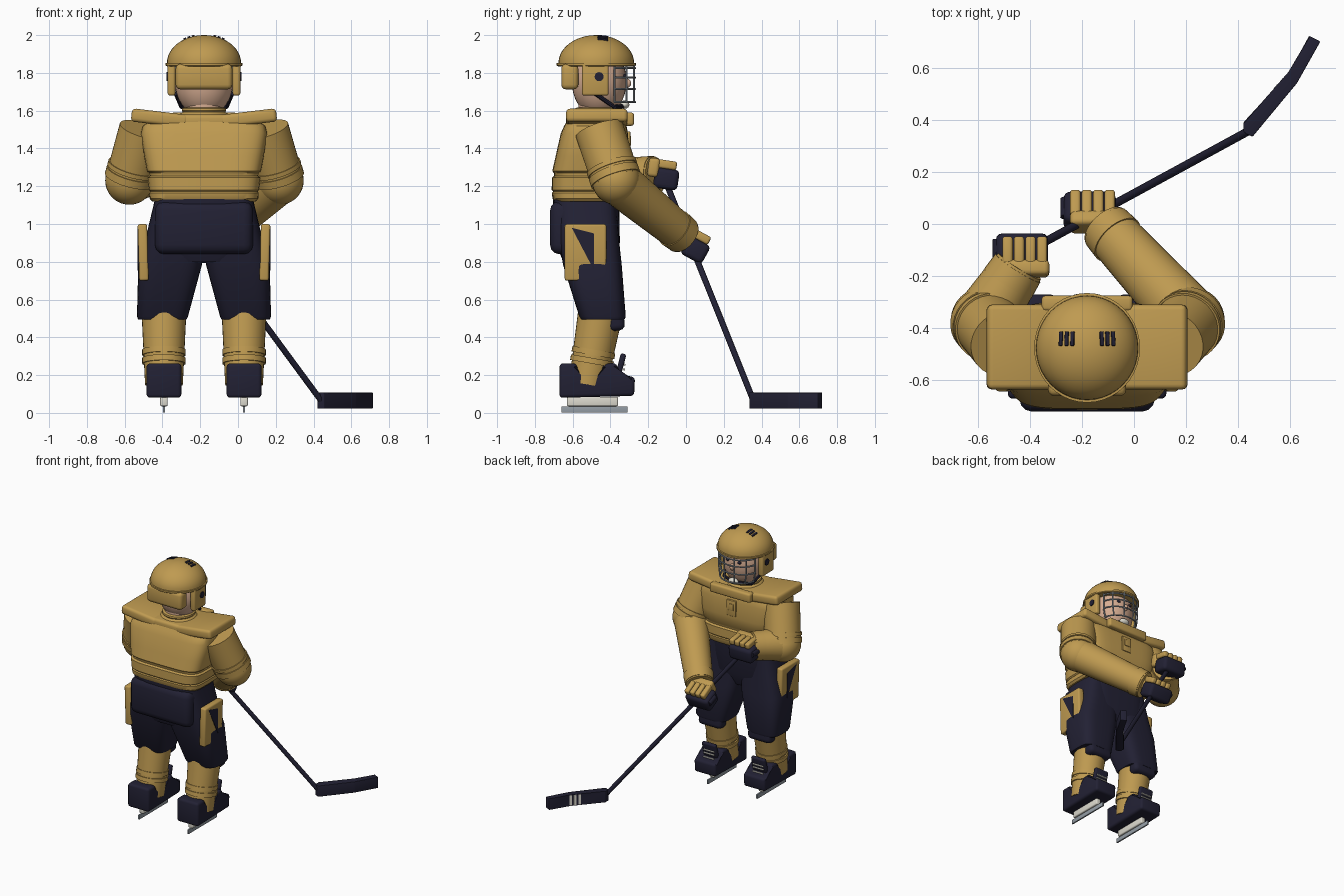
import bpy, bmesh, math
from mathutils import Matrix, Vector

if "Cube" in bpy.data.objects:
    bpy.data.objects.remove(bpy.data.objects["Cube"])

CX = -0.18  # body centre line


def material(name, rgb):
    m = bpy.data.materials.new(name)
    m.diffuse_color = (*rgb, 1)
    m.use_nodes = True
    m.node_tree.nodes["Principled BSDF"].inputs["Base Color"].default_value = m.diffuse_color
    return m


GOLD = material("gold cloth", (0.52, 0.325, 0.082))
NAVY = material("dark navy", (0.016, 0.015, 0.034))
SKIN = material("skin", (0.68, 0.42, 0.29))
STEEL = material("steel", (0.30, 0.34, 0.38))
WHITE = material("off white", (0.72, 0.70, 0.62))


def make(name, bm, mat):
    bmesh.ops.recalc_face_normals(bm, faces=bm.faces[:])
    me = bpy.data.meshes.new(name)
    bm.to_mesh(me)
    bm.free()
    me.materials.append(mat)
    ob = bpy.data.objects.new(name, me)
    bpy.context.collection.objects.link(ob)
    return ob


def round_edges(bm, r):
    if r:
        bmesh.ops.bevel(bm, geom=bm.edges[:], offset=r, segments=3, profile=0.5, affect='EDGES')


def box(name, centre, size, mat, r=0.0, rot=None):
    bm = bmesh.new()
    bmesh.ops.create_cube(bm, size=1, matrix=Matrix.Diagonal((*size, 1)))
    round_edges(bm, r)
    bm.transform(Matrix.Translation(centre) @ (rot or Matrix.Identity(4)))
    return make(name, bm, mat)


def tubes(name, pairs, r1, mat, r2=None, n=32):
    bm = bmesh.new()
    for a, b in pairs:
        a, b = Vector(a), Vector(b)
        d = b - a
        m = Matrix.Translation((a + b) / 2) @ d.to_track_quat('Z', 'Y').to_matrix().to_4x4()
        bmesh.ops.create_cone(bm, cap_ends=True, segments=n, radius1=r1,
                              radius2=r1 if r2 is None else r2, depth=d.length, matrix=m)
    return make(name, bm, mat)


def ball(name, c, radii, mat):
    bm = bmesh.new()
    bmesh.ops.create_uvsphere(bm, u_segments=32, v_segments=18, radius=1,
                              matrix=Matrix.Translation(c) @ Matrix.Diagonal((*radii, 1)))
    return make(name, bm, mat)


def loft(name, rings, mat, p=2.0, n=40):
    """Stack of rounded rings: (x, y, z, half width, half depth)."""
    bm = bmesh.new()
    loops = []
    for x, y, z, hx, hy in rings:
        vs = []
        for i in range(n):
            c, s = math.cos(math.tau * i / n), math.sin(math.tau * i / n)
            vs.append(bm.verts.new((x + hx * math.copysign(abs(c) ** (2 / p), c),
                                    y + hy * math.copysign(abs(s) ** (2 / p), s), z)))
        loops.append(vs)
    for a, b in zip(loops, loops[1:]):
        for i in range(n):
            bm.faces.new((a[i], a[(i + 1) % n], b[(i + 1) % n], b[i]))
    bm.faces.new(loops[0])
    bm.faces.new(loops[-1])
    return make(name, bm, mat)


def extrude(name, pts, lo, hi, axis, mat, r=0.0):
    bm = bmesh.new()
    to3 = (lambda u, v, w: (w, u, v)) if axis == 'X' else (lambda u, v, w: (u, v, w))
    a = [bm.verts.new(to3(u, v, lo)) for u, v in pts]
    b = [bm.verts.new(to3(u, v, hi)) for u, v in pts]
    k = len(pts)
    for i in range(k):
        bm.faces.new((a[i], a[(i + 1) % k], b[(i + 1) % k], b[i]))
    bm.faces.new(a[::-1])
    bm.faces.new(b)
    round_edges(bm, r)
    return make(name, bm, mat)


# Helmet shell: lip, then dome
HY = -0.475
dome = [(CX, HY, 1.835, 0.197, 0.203), (CX, HY, 1.84, 0.203, 0.21), (CX, HY, 1.852, 0.203, 0.21)]
for i in range(13):
    t = math.pi / 2 * i / 12.3
    dome.append((CX, HY, 1.853 + 0.147 * math.sin(t), 0.196 * math.cos(t), 0.2 * math.cos(t)))
loft("helmet_shell", dome, GOLD)
box("helmet_back_plate", (CX, -0.615, 1.78), (0.3, 0.09, 0.135), GOLD, 0.025)
for s in (1, -1):
    box("helmet_ear_plate", (CX + s * 0.172, -0.48, 1.765), (0.04, 0.14, 0.17), GOLD, 0.012)
    tubes("ear_hole", [((CX + s * 0.18, -0.46, 1.78), (CX + s * 0.198, -0.46, 1.78))], 0.024, NAVY, n=16)
    tubes("chin_strap", [((CX + s * 0.15, -0.48, 1.69), (CX + s * 0.12, -0.38, 1.62)),
                         ((CX + s * 0.12, -0.38, 1.62), (CX, -0.325, 1.625))], 0.011, NAVY, n=8)
    for i in (-1, 0, 1):
        x = s * 0.078 + i * 0.022
        z = 1.853 + 0.147 * math.sqrt(1 - (x / 0.196) ** 2 - (0.035 / 0.2) ** 2)
        box("helmet_vent", (CX + x, -0.44, z), (0.015, 0.055, 0.012), NAVY, 0.003,
            Matrix.Rotation(s * 0.32, 4, 'Y') @ Matrix.Rotation(-0.12, 4, 'X'))

# Head and cage
ball("head", (CX, -0.46, 1.755), (0.155, 0.145, 0.19), SKIN)
ball("nose", (CX, -0.315, 1.745), (0.018, 0.025, 0.025), SKIN)
for s in (1, -1):
    ball("eye", (CX + s * 0.05, -0.327, 1.785), (0.016, 0.01, 0.01), NAVY)
tubes("neck", [((CX, -0.47, 1.55), (CX, -0.47, 1.68))], 0.1, SKIN)
ball("chin_cup", (CX, -0.325, 1.632), (0.04, 0.025, 0.022), WHITE)


def cage_pt(a, z):
    k = 1 - max(0, 1.70 - z) * 1.5
    return (CX + 0.15 * k * math.sin(a), -0.39 + 0.12 * math.cos(a), z)


angles = [math.radians(-85 + 17 * i) for i in range(11)]
bars = [(cage_pt(a, z), cage_pt(b, z)) for z in (1.645, 1.715, 1.775, 1.825)
        for a, b in zip(angles, angles[1:])]
levels = (1.645, 1.715, 1.845)
bars += [(cage_pt(a, u), cage_pt(a, v)) for a in angles[0::2] for u, v in zip(levels, levels[1:])]
tubes("face_cage", bars, 0.0055, STEEL, n=8)

# Jersey, with creases at the waist
loft("jersey", [(CX, -0.51, z, hx, hy) for z, hx, hy in (
    (1.12, 0.275, 0.185), (1.135, 0.288, 0.197), (1.165, 0.29, 0.2), (1.172, 0.284, 0.194),
    (1.18, 0.292, 0.201), (1.245, 0.3, 0.2), (1.255, 0.288, 0.188), (1.27, 0.29, 0.19),
    (1.28, 0.302, 0.198))] + [(CX, -0.495, 1.36, 0.318, 0.195), (CX, -0.485, 1.48, 0.335, 0.178),
    (CX, -0.48, 1.52, 0.325, 0.165), (CX, -0.475, 1.57, 0.25, 0.14)], GOLD, p=4.5)
loft("collar", [(CX, -0.47, z, h, h) for z, h in (
    (1.55, 0.15), (1.585, 0.125), (1.592, 0.112), (1.60, 0.118), (1.612, 0.116), (1.618, 0.105))], GOLD)
box("shoulder_bridge", (CX, -0.472, 1.545), (0.3, 0.32, 0.07), GOLD, 0.02)
box("chest_yoke", (CX, -0.305, 1.555), (0.35, 0.06, 0.07), GOLD, 0.015)
box("chest_badge", (CX, -0.307, 1.43), (0.08, 0.025, 0.12), GOLD, 0.005)
box("chest_badge_inset", (CX, -0.294, 1.44), (0.045, 0.008, 0.05), GOLD, 0.002)
for s in (1, -1):
    box("shoulder_pad", (CX + s * 0.235, -0.472, 1.56), (0.3, 0.325, 0.07), GOLD, 0.02,
        Matrix.Rotation(-s * 0.12, 4, 'Y'))


def arm(shoulder, elbow, wrist):
    S, E, W = Vector(shoulder), Vector(elbow), Vector(wrist)
    tubes("upper_arm", [(S, E)], 0.13, GOLD, 0.128)
    ball("elbow", E, (0.128,) * 3, GOLD)
    tubes("sleeve_band", [(S.lerp(E, 0.72), S.lerp(E, 0.8)), (S.lerp(E, 0.84), S.lerp(E, 0.98))], 0.136, GOLD)
    tubes("forearm", [(E, W)], 0.122, GOLD, 0.098)
    d = (W - E).normalized()
    tubes("wrist_cuff", [(W - d * 0.08, W - d * 0.01)], 0.107, GOLD, 0.102)


arm((0.14, -0.46, 1.5), (0.22, -0.37, 1.23), (-0.11, -0.01, 0.935))
arm((-0.5, -0.46, 1.5), (-0.575, -0.37, 1.23), (-0.44, -0.16, 1.26))


def glove(centre, tilt):
    m = Matrix.Rotation(tilt, 4, 'X')

    def at(x, y, z):
        return Vector(centre) + m @ Vector((x, y, z))
    box("glove_palm", at(-0.005, 0.01, -0.03), (0.2, 0.13, 0.11), NAVY, 0.025, m)
    box("glove_cuff", at(0.01, -0.065, 0.02), (0.18, 0.06, 0.1), GOLD, 0.018, m)
    for i in range(4):
        box("glove_finger", at(-0.06 + i * 0.044, 0.0, 0.045), (0.04, 0.11, 0.045), GOLD, 0.012, m)
    tubes("glove_thumb", [(at(-0.09, -0.02, -0.02), at(-0.095, 0.055, -0.01))], 0.028, NAVY, 0.022, 16)


glove((-0.165, 0.055, 0.895), -0.5)
glove((-0.425, -0.11, 1.27), -0.15)

# Stick
tubes("stick_shaft", [((-0.44, -0.122, 1.26), (0.44, 0.357, 0.065))], 0.016, NAVY, n=12)
extrude("stick_blade", [(0.42, 0.39), (0.42, 0.35), (0.455, 0.335), (0.625, 0.54), (0.715, 0.7),
                        (0.672, 0.722), (0.595, 0.58)], 0.022, 0.108, 'Z', NAVY, 0.004)
for t in (0.72, 0.85, 0.97):
    box("blade_stripe", (0.42 + 0.175 * t, 0.39 + 0.19 * t, 0.065), (0.018, 0.008, 0.078), WHITE,
        rot=Matrix.Rotation(0.826, 4, 'Z'))

# Hips
box("hip_padding", (CX, -0.62, 0.98), (0.52, 0.2, 0.28), NAVY, 0.05)
loft("pants_waist", [(CX, -0.52, 0.8, 0.16, 0.13), (CX, -0.52, 0.9, 0.26, 0.17),
                     (CX, -0.53, 1.14, 0.26, 0.175)], NAVY, p=4)

BOOT = [(-.67, .08), (-.67, .262), (-.58, .262), (-.56, .175), (-.47, .155), (-.44, .26),
        (-.37, .265), (-.35, .2), (-.27, .19), (-.275, .09)]
for s in (1, -1):
    L = CX + s * 0.212  # leg centre
    loft("pants_leg", [(CX + s * x, y, z, hx, hy) for x, y, z, hx, hy in (
        (0.22, -0.44, 0.495, 0.128, 0.115), (0.22, -0.442, 0.51, 0.135, 0.123),
        (0.18, -0.495, 0.78, 0.168, 0.155), (0.155, -0.515, 0.92, 0.155, 0.16),
        (0.13, -0.535, 1.13, 0.13, 0.165))], NAVY, p=3.6)
    box("knee_guard", (L, -0.375, 0.515), (0.2, 0.09, 0.16), NAVY, 0.03, Matrix.Rotation(0.12, 4, 'X'))
    # Side panel with its dark wedge
    box("hip_panel", (CX + s * 0.322, -0.532, 0.85), (0.05, 0.22, 0.3), GOLD, 0.012,
        Matrix.Rotation(s * 0.03, 4, 'Y'))
    x = sorted((CX + s * 0.342, CX + s * 0.351))
    extrude("hip_panel_wedge", [(-0.605, 0.98), (-0.487, 0.755), (-0.487, 0.95)], *x, 'X', NAVY)
    # Sock
    a, b = Vector((L, -0.455, 0.52)), Vector((L, -0.52, 0.15))
    tubes("sock", [(a, b)], 0.118, GOLD, 0.1)
    tubes("sock_band", [(a.lerp(b, 0.5), a.lerp(b, 0.58)), (a.lerp(b, 0.62), a.lerp(b, 0.7))], 0.115, GOLD)
    # Skate
    extrude("skate_boot", BOOT, L - 0.092, L + 0.092, 'X', NAVY, 0.018)
    box("skate_tongue", (L, -0.345, 0.255), (0.12, 0.03, 0.12), NAVY, 0.012, Matrix.Rotation(-0.25, 4, 'X'))
    tubes("skate_laces", [((L - 0.045, y, z), (L + 0.045, y, z)) for y, z in
                          ((-0.326, 0.255), (-0.328, 0.23), (-0.325, 0.2))], 0.006, WHITE, n=8)
    box("blade_holder", (L, -0.495, 0.06), (0.04, 0.27, 0.05), WHITE, 0.008)
    box("skate_blade", (L, -0.485, 0.018), (0.012, 0.35, 0.034), STEEL, 0.002)

# Smooth shading with crisp edges
for ob in list(bpy.context.scene.objects):
    ob.select_set(True)
    bpy.context.view_layer.objects.active = ob
bpy.ops.object.shade_smooth_by_angle(angle=math.radians(35))
